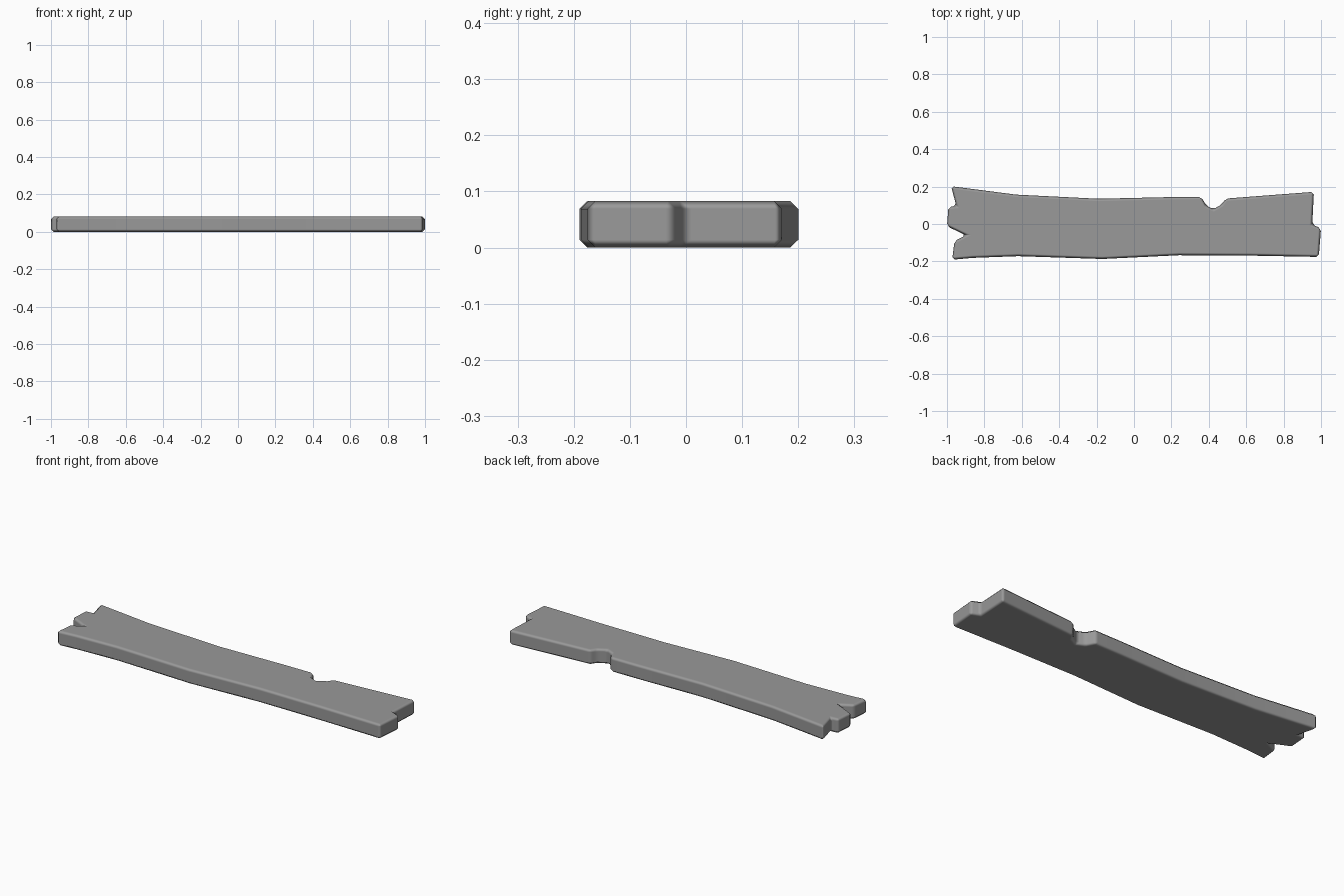
import bpy
import bmesh

default = bpy.data.objects.get("Cube")
if default:
    bpy.data.objects.remove(default, do_unlink=True)

THICKNESS = 0.083

# Plank outline, counter-clockwise, split by side
front_edge = [(-0.972, -0.191), (-0.86, -0.181), (-0.62, -0.172), (-0.17, -0.187),
              (0.24, -0.167), (0.62, -0.169), (0.988, -0.176)]
stepped_end = [(1.0, -0.023), (0.953, -0.003), (0.962, 0.172)]
notched_back = [(0.49, 0.136), (0.468, 0.104), (0.425, 0.08), (0.386, 0.098),
                (0.36, 0.145), (0.2, 0.144), (-0.19, 0.135), (-0.63, 0.157)]
split_end = [(-0.978, 0.202), (-0.95, 0.096), (-0.992, 0.092),
             (-1.0, -0.012), (-0.9, -0.06), (-0.96, -0.092)]
outline = front_edge + stepped_end + notched_back + split_end

# Worn wood
grey = bpy.data.materials.new("plain grey")
grey.use_nodes = True
colour = (0.32, 0.32, 0.32, 1)
grey.diffuse_color = colour
shader = grey.node_tree.nodes["Principled BSDF"]
shader.inputs["Base Color"].default_value = colour

# Extrude the outline into a slab
bm = bmesh.new()
base = bm.faces.new([bm.verts.new((x, y, 0)) for x, y in outline])
slab = bmesh.ops.extrude_face_region(bm, geom=[base], use_keep_orig=True)
top = [v for v in slab["geom"] if isinstance(v, bmesh.types.BMVert)]
bmesh.ops.translate(bm, verts=top, vec=(0, 0, THICKNESS))
bmesh.ops.recalc_face_normals(bm, faces=bm.faces)
for face in bm.faces:
    face.smooth = True
mesh = bpy.data.meshes.new("plank")
bm.to_mesh(mesh)
bm.free()
mesh.materials.append(grey)

plank = bpy.data.objects.new("plank", mesh)
bpy.context.collection.objects.link(plank)

# Soft chamfer on every hard edge
bevel = plank.modifiers.new("worn edges", 'BEVEL')
bevel.width = 0.014
bevel.segments = 1
bevel.limit_method = 'ANGLE'
bevel.angle_limit = 0.35
bevel.harden_normals = True
